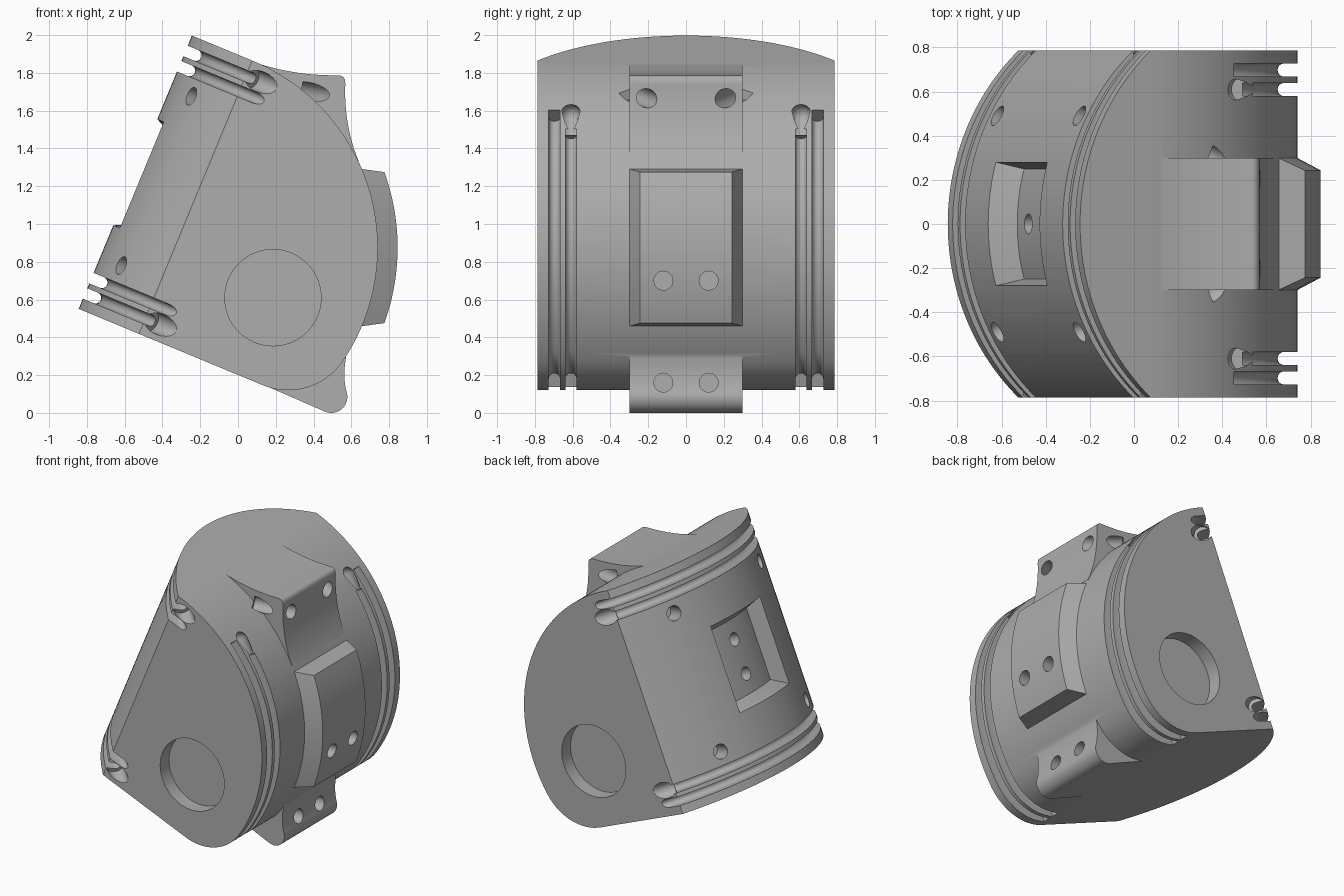
import bpy, bmesh, math
from mathutils import Vector

if "Cube" in bpy.data.objects:
    bpy.data.objects.remove(bpy.data.objects["Cube"], do_unlink=True)

TILT = math.radians(22.5)
S, C = math.sin(TILT), math.cos(TILT)
BACK = 0.785                       # half depth
LOW, HIGH = 0.186, 1.752           # end planes along the tilted barrel axis
MID = (LOW + HIGH) / 2
UP = Vector((S, 0, C))             # barrel axis
Y = Vector((0, 1, 0))
R_BARREL, B_AXIS = 1.065, 0.075
R_ROUND, HUB = 1.07, Vector((-0.33, 0, 0.875))
R_TOE, TOE = 0.35, Vector((0.265, 0, 0.47))
TOE_START = -34.2

grey = bpy.data.materials.new("plain grey")
grey.use_nodes = True
colour = (0.42, 0.42, 0.42, 1)
grey.diffuse_color = colour
grey.node_tree.nodes["Principled BSDF"].inputs["Base Color"].default_value = colour


def skin(name, rings):
    """Closed solid through a list of equal rings."""
    bm = bmesh.new()
    rows = [[bm.verts.new(p) for p in ring] for ring in rings]
    n = len(rows[0])
    for lo, hi in zip(rows, rows[1:]):
        for i in range(n):
            j = (i + 1) % n
            bm.faces.new((lo[i], lo[j], hi[j], hi[i]))
    bm.faces.new(rows[0][::-1])
    bm.faces.new(rows[-1])
    bmesh.ops.recalc_face_normals(bm, faces=bm.faces)
    mesh = bpy.data.meshes.new(name)
    bm.to_mesh(mesh)
    bm.free()
    mesh.materials.append(grey)
    ob = bpy.data.objects.new(name, mesh)
    bpy.context.scene.collection.objects.link(ob)
    return ob


def tilted(a, b, y):
    return Vector((S * a + C * b, y, C * a - S * b))


def polar(deg):
    t = math.radians(deg)
    return Vector((math.cos(t), 0, math.sin(t)))


def arc(centre, r, start, end, n):
    return [centre + r * polar(start + (end - start) * i / n) for i in range(n + 1)]


def bend(p, q, r, n=12):
    p, q, r = (Vector((v[0], 0, v[1])) for v in (p, q, r))
    return [p * (1 - t) ** 2 + q * 2 * t * (1 - t) + r * t * t for t in (i / n for i in range(n + 1))]


def prism(name, outline, half):
    return skin(name, [[p - Y * half for p in outline], [p + Y * half for p in outline]])


def rod(name, p, q, r, n=32):
    p, q = Vector(p), Vector(q)
    turn = (q - p).to_track_quat('Z', 'Y')
    ring = [turn @ Vector((r * math.cos(k), r * math.sin(k), 0))
            for k in (2 * math.pi * i / n for i in range(n))]
    return skin(name, [[p + v for v in ring], [q + v for v in ring]])


def sweep(name, frames, axis, section):
    return skin(name, [[p + axis * s + out * h for s, h in section] for p, out in frames])


def ball(name, centre, r):
    rings = []
    for i in range(1, 16):
        t = math.pi * i / 16
        rings.append([Vector(centre) + r * (Y * math.cos(t) + polar(15 * k) * math.sin(t)) for k in range(24)])
    return skin(name, rings)


def combine(tool, operation='DIFFERENCE'):
    mod = body.modifiers.new("combine", 'BOOLEAN')
    mod.object, mod.operation, mod.solver = tool, operation, 'EXACT'
    bpy.context.view_layer.objects.active = body
    bpy.ops.object.modifier_apply(modifier=mod.name)
    bpy.data.objects.remove(tool, do_unlink=True)


# Main shell: rounded wedge, trimmed by the tilted barrel
outline = arc(HUB, R_ROUND, 67.5, TOE_START, 64) + arc(TOE, R_TOE, TOE_START, -112.5, 24)[1:]
outline += [tilted(LOW, -1.1, 0), tilted(HIGH, -1.1, 0)]
body = prism("joint_housing", outline, BACK)
combine(rod("barrel", tilted(-0.3, B_AXIS, 0), tilted(2.2, B_AXIS, 0), R_BARREL, 160), 'INTERSECT')

# Upper and lower lugs
upper = bend((0.1, 1.852), (0.3, 1.785), (0.53, 1.787))
upper += bend((0.53, 1.787), (0.57, 1.787), (0.568, 1.74), 6)[1:]
upper += bend((0.568, 1.74), (0.56, 1.52), (0.64, 1.33))[1:]
upper += [Vector((0.4, 0, 1.3)), Vector((0.1, 0, 1.7))]
combine(prism("upper_lug", upper, 0.3), 'UNION')
lower = [Vector((0.15, 0, 0.142))] + arc(Vector((0.494, 0, 0.085)), 0.085, -112.5, 8, 16)
lower += bend((0.578, 0.1), (0.55, 0.19), (0.575, 0.31))[1:]
lower += [Vector((0.4, 0, 0.45)), Vector((0.15, 0, 0.4))]
combine(prism("lower_lug", lower, 0.3), 'UNION')


def wedge(name, point, low, high, n=24):
    """Curved tapered block; low and high are (radius, half angle, half width)."""
    rings = []
    for i in range(n + 1):
        k = 2 * i / n - 1
        (r, t, s), (r2, t2, s2) = low, high
        rings.append([point(r, k * t, -s), point(r, k * t, s), point(r2, k * t2, s2), point(r2, k * t2, -s2)])
    return skin(name, rings)


def on_barrel(r, deg, side):
    t = math.radians(deg)
    return tilted(MID + side, B_AXIS - r * math.cos(t), r * math.sin(t))


# Raised key pad and matching socket
combine(wedge("key_pad", lambda r, t, s: HUB + r * polar(t) + Y * s,
              (1.03, 24.2, 0.32), (1.175, 19.9, 0.243)), 'UNION')
combine(wedge("key_socket", on_barrel, (0.945, 15.3, 0.25), (1.1, 15.2, 0.32)))

# Round-bottomed grooves with wider cable pockets
groove = [(0.03, 0.03), (-0.03, 0.03)]
groove += [(0.03 * math.cos(k), -0.06 + 0.03 * math.sin(k))
           for k in (math.pi + math.pi * i / 8 for i in range(9))]
pocket = [(0.056 * math.cos(k), -0.055 + 0.056 * math.sin(k))
          for k in (2 * math.pi * i / 20 for i in range(20))]


def barrel_frames(side, start, end, n):
    frames = []
    for i in range(n + 1):
        t = start + (end - start) * i / n
        p = on_barrel(R_BARREL, t, side)
        frames.append((p, (p - on_barrel(0, t, side)).normalized()))
    return frames


for sign in (-1, 1):
    for k, inset in enumerate((0.088, 0.176)):
        side = sign * (MID - LOW - inset)
        combine(sweep("barrel_groove", barrel_frames(side, -62, 62, 72), UP, groove))
        # front pockets sit on the outer groove, rear ones on the inner
        face = 1 if k else -1
        combine(sweep("barrel_pocket", barrel_frames(side, face * 47, face * 62, 8), UP, pocket))

        y = Y * sign * (BACK - inset)
        first = 36 if k else 43
        path = [(HUB + R_ROUND * polar(t) + y, polar(t))
                for t in (first + (TOE_START - first) * i / 48 for i in range(49))]
        path += [(TOE + R_TOE * polar(t) + y, polar(t))
                 for t in (TOE_START + (-108 - TOE_START) * i / 20 for i in range(1, 21))]
        combine(sweep("round_groove", path, Y, groove))
    start, end = (HUB + (R_ROUND - d) * polar(t) + y for d, t in ((0.055, 36), (0.03, 42.5)))
    combine(rod("round_pocket", start, end, 0.056))
    combine(ball("round_pocket_end", end, 0.056))

    # Shaft recess on each flat face
    combine(rod("shaft_recess", (0.185, sign * (BACK - 0.1), 0.61), (0.185, sign * 0.9, 0.61), 0.255, 72))

    # Bolt holes
    for z in (0.7, 0.16):
        combine(rod("bolt_hole", (0.42 if z < 0.5 else 0.65, sign * 0.12, z), (1, sign * 0.12, z), 0.05))
    combine(rod("lug_hole", (0.66, sign * 0.167, 1.65), (0.34, sign * 0.31, 1.705), 0.05))
    combine(rod("socket_hole", on_barrel(0.8, 0, sign * 0.12), on_barrel(1.1, 0, sign * 0.12), 0.045))
    for end in (-1, 1):
        combine(rod("barrel_hole", on_barrel(0.9, sign * 27.4, end * 0.485),
                    on_barrel(1.15, sign * 27.4, end * 0.485), 0.05))

bpy.ops.object.select_all(action='DESELECT')
body.select_set(True)
bpy.context.view_layer.objects.active = body
bpy.ops.object.shade_smooth_by_angle(angle=math.radians(25))
